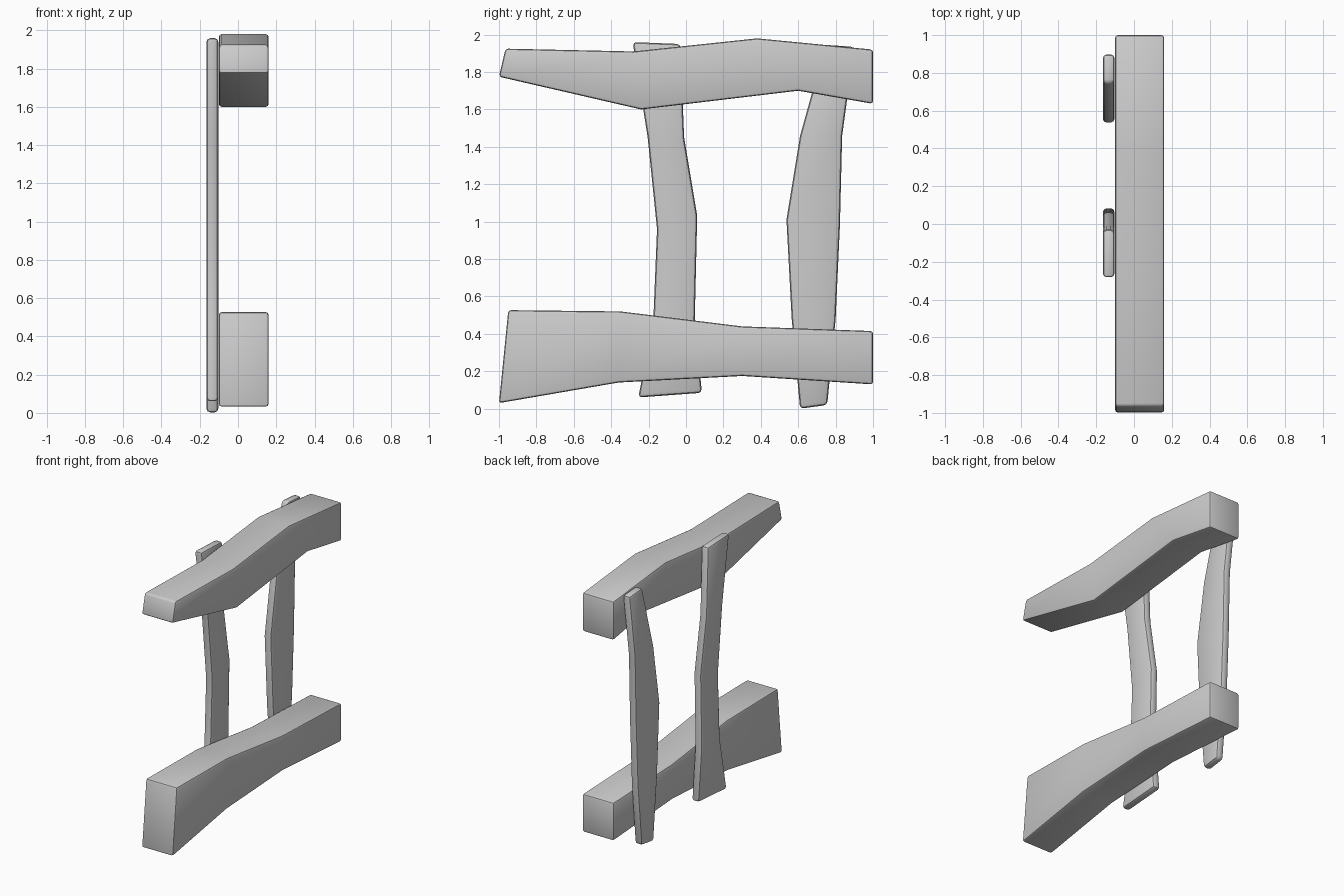
import bpy, bmesh, math

if "Cube" in bpy.data.objects:
    bpy.data.objects.remove(bpy.data.objects["Cube"])

def plank(name, pairs, x0, x1, bevel):
    """Plank whose side outline is a strip of paired (y, z) points, spanning x0..x1."""
    bm = bmesh.new()
    rings = []
    for (a, b) in pairs:
        pts = [(x0, *a), (x1, *a), (x1, *b), (x0, *b)]
        rings.append([bm.verts.new(p) for p in pts])
    for r, s in zip(rings, rings[1:]):
        for i in range(4):
            j = (i + 1) % 4
            bm.faces.new((r[i], r[j], s[j], s[i]))
    bm.faces.new(rings[0])
    bm.faces.new(rings[-1])
    bmesh.ops.recalc_face_normals(bm, faces=bm.faces[:])
    # round the long corners and the ends
    sharp = [e for e in bm.edges if e.calc_face_angle(0) > math.radians(40)]
    bmesh.ops.bevel(bm, geom=sharp, offset=bevel, segments=2, profile=0.5,
                    affect='EDGES', clamp_overlap=True)
    me = bpy.data.meshes.new(name)
    bm.to_mesh(me)
    bm.free()
    ob = bpy.data.objects.new(name, me)
    bpy.context.collection.objects.link(ob)
    bpy.context.view_layer.objects.active = ob
    ob.select_set(True)
    bpy.ops.object.shade_smooth_by_angle(angle=math.radians(40))
    ob.select_set(False)
    return ob

# Horizontal rails: (bottom point, top point) from front to back
plank("upper_rail", [((-1, 1.775), (-0.965, 1.925)), ((-0.24, 1.60), (-0.28, 1.91)),
                     ((0.60, 1.70), (0.38, 1.98)), ((1, 1.63), (1, 1.92))],
      -0.10, 0.16, 0.015)
plank("lower_rail", [((-1, 0.03), (-0.95, 0.527)), ((-0.36, 0.14), (-0.35, 0.52)),
                     ((0.30, 0.175), (0.30, 0.44)), ((1, 0.13), (1, 0.415))],
      -0.10, 0.16, 0.015)

# Upright slats: (front point, back point) from bottom to top
plank("front_slat", [((-0.255, 0.06), (0.085, 0.085)), ((-0.175, 0.47), (0.047, 0.48)),
                     ((-0.155, 0.96), (0.06, 1.03)), ((-0.205, 1.45), (-0.01, 1.45)),
                     ((-0.285, 1.96), (-0.03, 1.95))],
      -0.165, -0.103, 0.02)
plank("rear_slat", [((0.61, 0.0), (0.755, 0.02)), ((0.565, 0.48), (0.80, 0.48)),
                    ((0.537, 1.01), (0.823, 0.98)), ((0.61, 1.46), (0.835, 1.46)),
                    ((0.745, 1.945), (0.90, 1.935))],
      -0.165, -0.103, 0.02)
